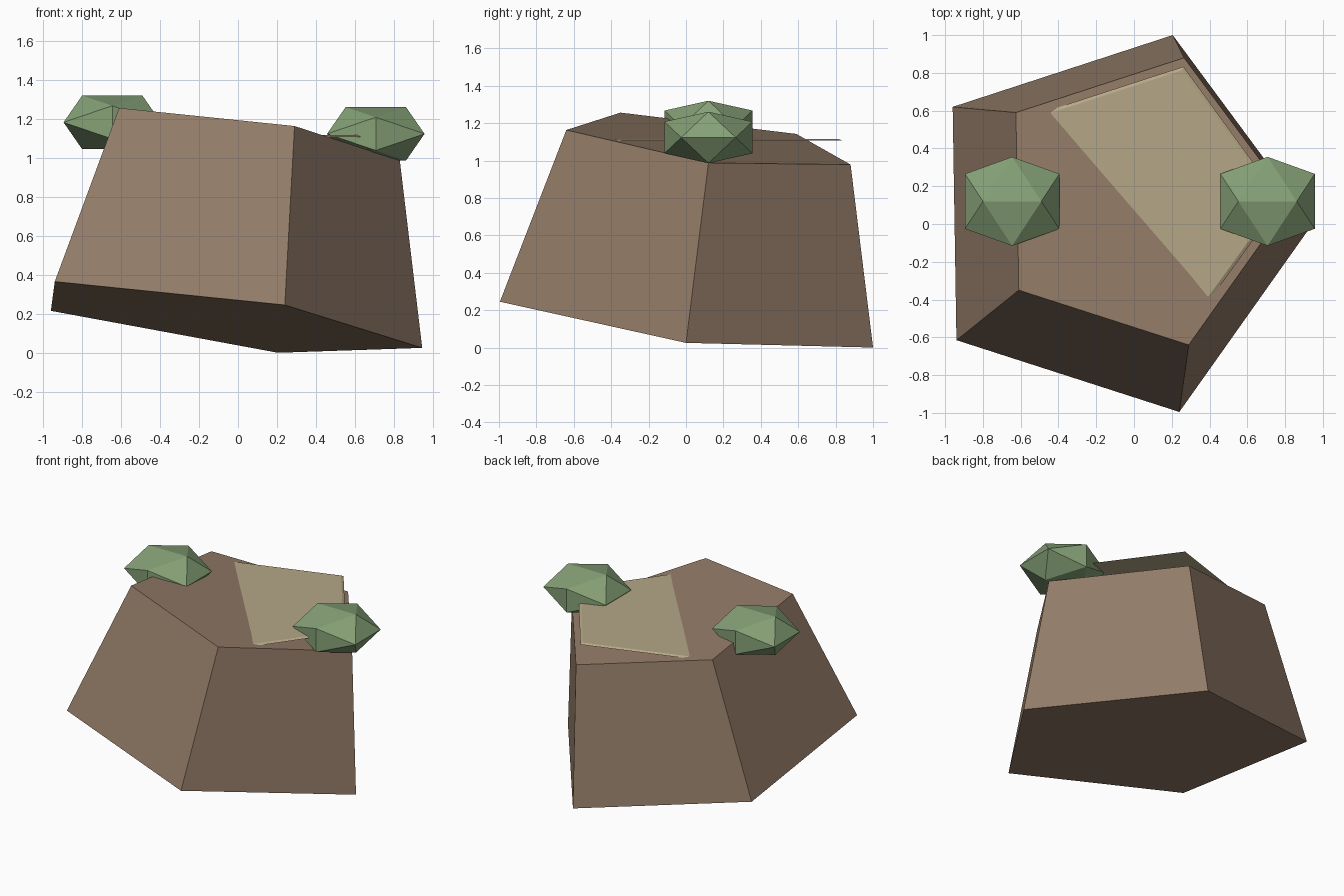
import bpy, bmesh, math

if "Cube" in bpy.data.objects:
    bpy.data.objects.remove(bpy.data.objects["Cube"])


def material(name, hex_rgb):
    lin = []
    for i in (0, 2, 4):
        c = int(hex_rgb[i:i + 2], 16) / 255
        lin.append(c / 12.92 if c <= 0.04045 else ((c + 0.055) / 1.055) ** 2.4)
    m = bpy.data.materials.new(name)
    m.diffuse_color = (*lin, 1)
    m.use_nodes = True
    m.node_tree.nodes["Principled BSDF"].inputs["Base Color"].default_value = m.diffuse_color
    return m


def finish(name, bm, mat):
    bmesh.ops.recalc_face_normals(bm, faces=bm.faces[:])
    me = bpy.data.meshes.new(name)
    bm.to_mesh(me)
    bm.free()
    me.materials.append(mat)
    ob = bpy.data.objects.new(name, me)
    bpy.context.collection.objects.link(ob)
    return ob


def frustum(name, bottom, top, mat):
    """Closed solid between two rings with the same number of points."""
    bm = bmesh.new()
    lo = [bm.verts.new(p) for p in bottom]
    hi = [bm.verts.new(p) for p in top]
    n = len(lo)
    bm.faces.new(lo)
    bm.faces.new(hi)
    for i in range(n):
        j = (i + 1) % n
        bm.faces.new((lo[i], lo[j], hi[j], hi[i]))
    return finish(name, bm, mat)


def pentagon(r, z):
    return [(0.03 + r * math.cos(i * math.tau / 5),
             0.12 + r * math.sin(i * math.tau / 5), z) for i in range(5)]


def bush(name, centre, mat):
    """Squashed icosahedron with its top edge running along x."""
    phi = (1 + 5 ** 0.5) / 2
    scale = (0.1545, 0.1455, 0.085)
    bm = bmesh.new()
    for a in (-1, 1):
        for b in (-phi, phi):
            for p in ((a, 0, b), (b, a, 0), (0, b, a)):
                bm.verts.new([c + s * v for c, s, v in zip(centre, scale, p)])
    bmesh.ops.convex_hull(bm, input=bm.verts[:])
    return finish(name, bm, mat)


brown = material("rock brown", "927b67")
sand = material("dry sand", "b5a787")
green = material("bush green", "86a177")

# Tilted five-sided rock
frustum("rock",
        [(0.945, 0.0, 0.03), (0.205, 1.0, 0.005), (-0.96, 0.62, 0.22),
         (-0.94, -0.615, 0.37), (0.24, -0.995, 0.25)],
        [(0.83, 0.12, 0.992), (0.265, 0.88, 0.983), (-0.625, 0.59, 1.147),
         (-0.61, -0.35, 1.261), (0.29, -0.64, 1.168)], brown)

# Thin level slab sunk into the sloping top
frustum("sand_slab", pentagon(0.75, 1.112), pentagon(0.73, 1.121), sand)

# Bushes on either side
bush("left_bush", (-0.645, 0.12, 1.187), green)
bush("right_bush", (0.707, 0.12, 1.128), green)

# Rest the model on the ground
for ob in bpy.context.collection.objects:
    ob.location.z -= 0.005
